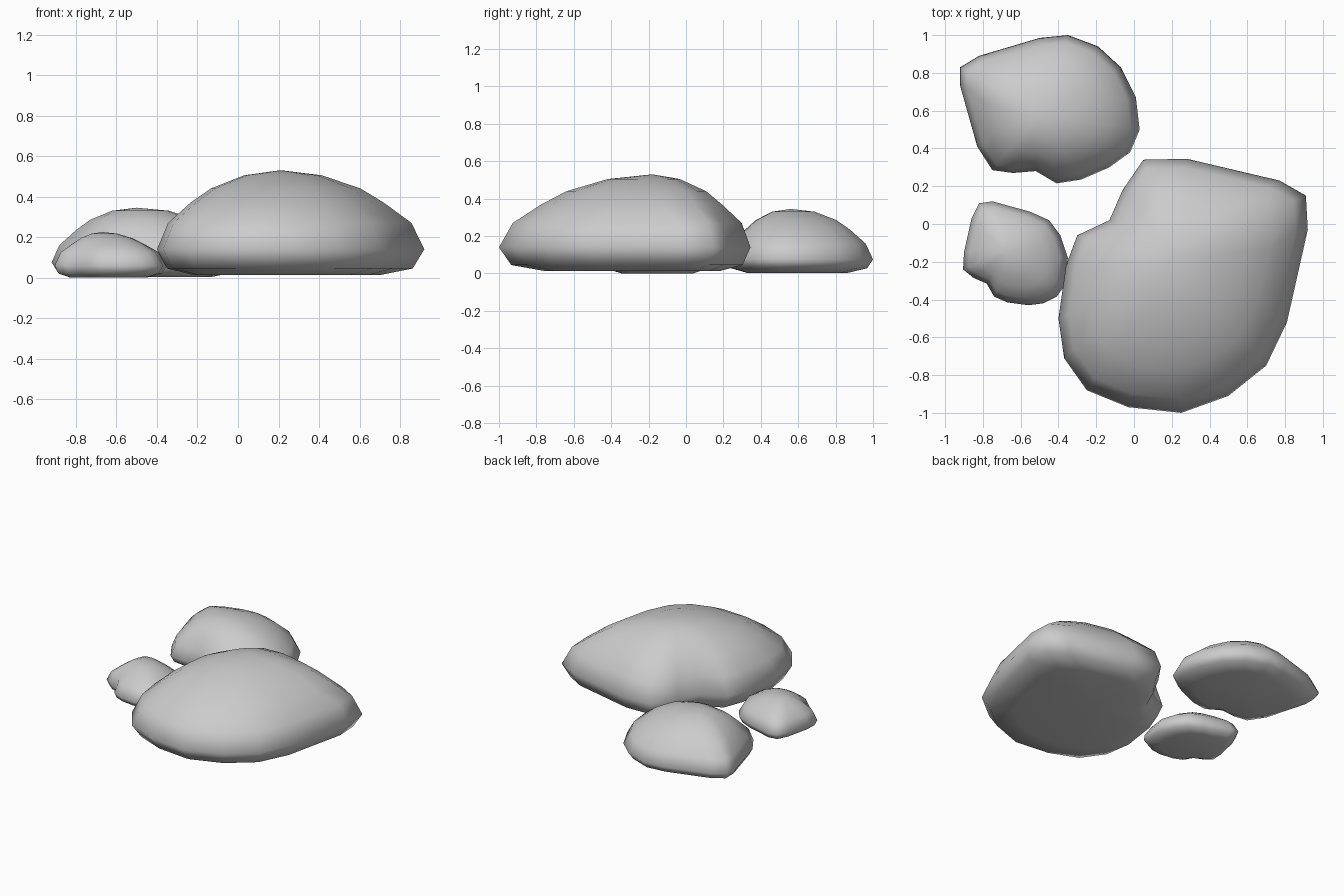
import bpy
import bmesh
from mathutils import Vector

cube = bpy.data.objects.get("Cube")
if cube:
    bpy.data.objects.remove(cube, do_unlink=True)

# One plain stone colour
stone = bpy.data.materials.new("stone grey")
stone.use_nodes = True
stone.diffuse_color = (0.6, 0.6, 0.6, 1)
stone.node_tree.nodes["Principled BSDF"].inputs["Base Color"].default_value = stone.diffuse_color


def soften(points, rounds):
    """Round off an outline by averaging each point with its neighbours."""
    for _ in range(rounds):
        count = len(points)
        points = [points[i] * 0.5 + (points[i - 1] + points[(i + 1) % count]) * 0.25
                  for i in range(count)]
    return points


def make_rock(name, outline, peak, rings):
    """Loft a boulder: the outline is shrunk towards the peak, ring by ring.

    Each ring is (height, scale, softening rounds), from the base upwards."""
    bm = bmesh.new()
    top = Vector(peak)
    centre = top.to_2d()
    offsets = [Vector(point) - centre for point in outline]
    loops = []
    for height, scale, rounds in rings:
        loop = []
        for offset in soften(offsets, rounds):
            place = centre + offset * scale
            loop.append(bm.verts.new((place.x, place.y, height)))
        loops.append(loop)

    # Side walls between neighbouring rings
    count = len(outline)
    for lower, upper in zip(loops, loops[1:]):
        for i in range(count):
            j = (i + 1) % count
            bm.faces.new((lower[i], lower[j], upper[j], upper[i]))

    # Close the crown and the underside with fans
    underside = Vector((centre.x, centre.y, rings[0][0]))
    for loop, tip in ((loops[-1], top), (loops[0], underside)):
        middle = bm.verts.new(tip)
        for i in range(count):
            bm.faces.new((loop[i], loop[(i + 1) % count], middle))

    bmesh.ops.recalc_face_normals(bm, faces=bm.faces)
    for face in bm.faces:
        face.smooth = True
    mesh = bpy.data.meshes.new(name)
    bm.to_mesh(mesh)
    bm.free()
    mesh.materials.append(stone)
    rock = bpy.data.objects.new(name, mesh)
    bpy.context.collection.objects.link(rock)
    return rock


# Large boulder at the front
make_rock(
    "large_rock",
    [(.05, .34), (.28, .345), (.77, .23), (.91, .15), (.92, -.03), (.81, -.52),
     (.7, -.75), (.5, -.91), (.25, -1), (-.03, -.97), (-.25, -.88), (-.37, -.71),
     (-.4, -.5), (-.36, -.22), (-.3, -.06), (-.13, .02), (-.06, .18)],
    (.21, -.18, .53),
    [(.012, .72, 1), (.045, .92, 0), (.14, 1, 0), (.27, .91, 0),
     (.37, .75, 1), (.44, .58, 1), (.505, .31, 2)])

# Medium boulder at the back
make_rock(
    "medium_rock",
    [(-.92, .83), (-.82, .89), (-.5, .985), (-.35, 1), (-.19, .94), (-.07, .83),
     (.01, .67), (.03, .5), (-.02, .38), (-.13, .3), (-.28, .235), (-.41, .215),
     (-.52, .28), (-.64, .27), (-.75, .285), (-.83, .41), (-.92, .73)],
    (-.5, .56, .345),
    [(.003, .72, 1), (.028, .93, 0), (.075, 1, 0), (.16, .91, 0),
     (.235, .75, 1), (.285, .58, 1), (.33, .32, 2)])

# Small boulder at the side
make_rock(
    "small_rock",
    [(-.82, .11), (-.75, .12), (-.55, .065), (-.45, .02), (-.39, -.06), (-.35, -.18),
     (-.37, -.33), (-.41, -.385), (-.48, -.42), (-.56, -.43), (-.67, -.415),
     (-.74, -.385), (-.78, -.315), (-.85, -.285), (-.905, -.24), (-.9, -.15), (-.86, .03)],
    (-.67, -.14, .225),
    [(0, .72, 1), (.02, .92, 0), (.06, 1, 0), (.125, .87, 0),
     (.165, .68, 1), (.195, .48, 1), (.217, .25, 2)])
